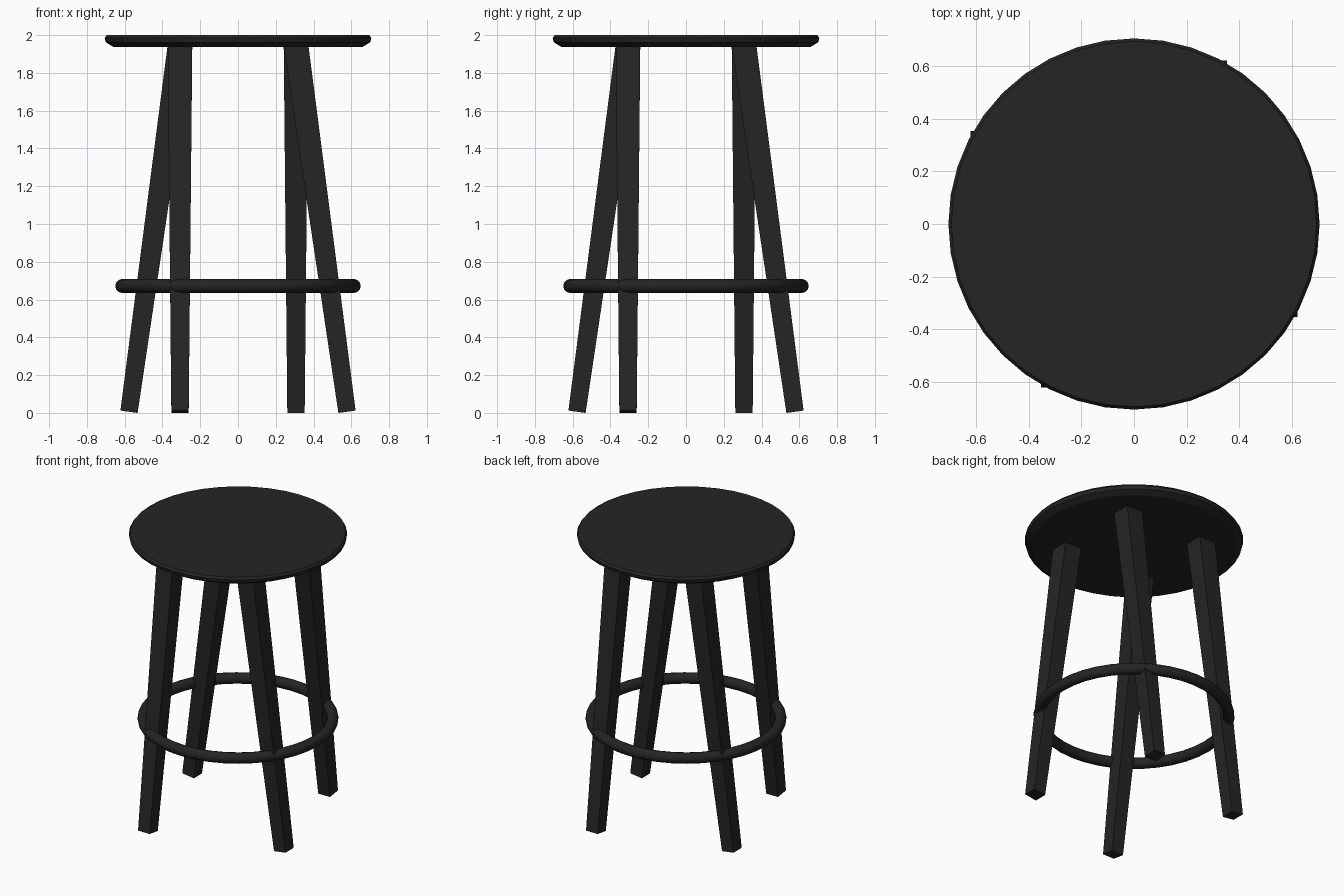
import bpy, bmesh, math
from mathutils import Vector, Matrix

if "Cube" in bpy.data.objects:
    bpy.data.objects.remove(bpy.data.objects["Cube"])

black = bpy.data.materials.new("black_paint")
black.diffuse_color = (0.018, 0.018, 0.018, 1)
black.use_nodes = True
black.node_tree.nodes["Principled BSDF"].inputs["Base Color"].default_value = black.diffuse_color


def finish(obj, angle):
    obj.data.materials.append(black)
    bpy.ops.object.select_all(action='DESELECT')
    obj.select_set(True)
    bpy.context.view_layer.objects.active = obj
    bpy.ops.object.shade_smooth_by_angle(angle=math.radians(angle))


def mesh_object(name, bm):
    bmesh.ops.recalc_face_normals(bm, faces=bm.faces)
    me = bpy.data.meshes.new(name)
    bm.to_mesh(me)
    bm.free()
    obj = bpy.data.objects.new(name, me)
    bpy.context.collection.objects.link(obj)
    return obj


# Round seat: stacked rings with a chamfered underside edge
SIDES = 40
bm = bmesh.new()
rings = []
for r, z in [(0.66, 1.938), (0.70, 1.962), (0.706, 1.985), (0.695, 2.0)]:
    rings.append([bm.verts.new((r * math.cos(a), r * math.sin(a), z))
                  for a in (math.tau * i / SIDES for i in range(SIDES))])
for low, high in zip(rings, rings[1:]):
    for i in range(SIDES):
        j = (i + 1) % SIDES
        bm.faces.new((low[i], low[j], high[j], high[i]))
bm.faces.new(rings[0])
bm.faces.new(rings[-1])
finish(mesh_object("seat", bm), 20)


# Tapered square legs, each leaning outward along one axis, ends cut square
def leg(name, turn):
    bottom, top = Vector((0.307, 0.577, 0.006)), Vector((0.307, 0.306, 1.955))
    axis = (top - bottom).normalized()
    across = Vector((1, 0, 0))
    depth = axis.cross(across)
    bm = bmesh.new()
    ends = []
    for centre, half in ((bottom, 0.046), (top, 0.065)):
        ends.append([bm.verts.new(centre + across * half * sx + depth * half * sy)
                     for sx, sy in ((-1, -1), (1, -1), (1, 1), (-1, 1))])
    for i in range(4):
        j = (i + 1) % 4
        bm.faces.new((ends[0][i], ends[0][j], ends[1][j], ends[1][i]))
    bm.faces.new(ends[0])
    bm.faces.new(ends[1])
    bm.transform(Matrix.Rotation(turn, 4, 'Z'))
    finish(mesh_object(name, bm), 20)


for i, side in enumerate(("back", "left", "front", "right")):
    leg(side + "_leg", i * math.pi / 2)

# Footrest ring around the outside of the legs
bpy.ops.mesh.primitive_torus_add(major_segments=40, minor_segments=12,
                                 major_radius=0.613, minor_radius=0.037,
                                 location=(0, 0, 0.672))
ring = bpy.context.object
ring.name = "footrest_ring"
finish(ring, 35)
